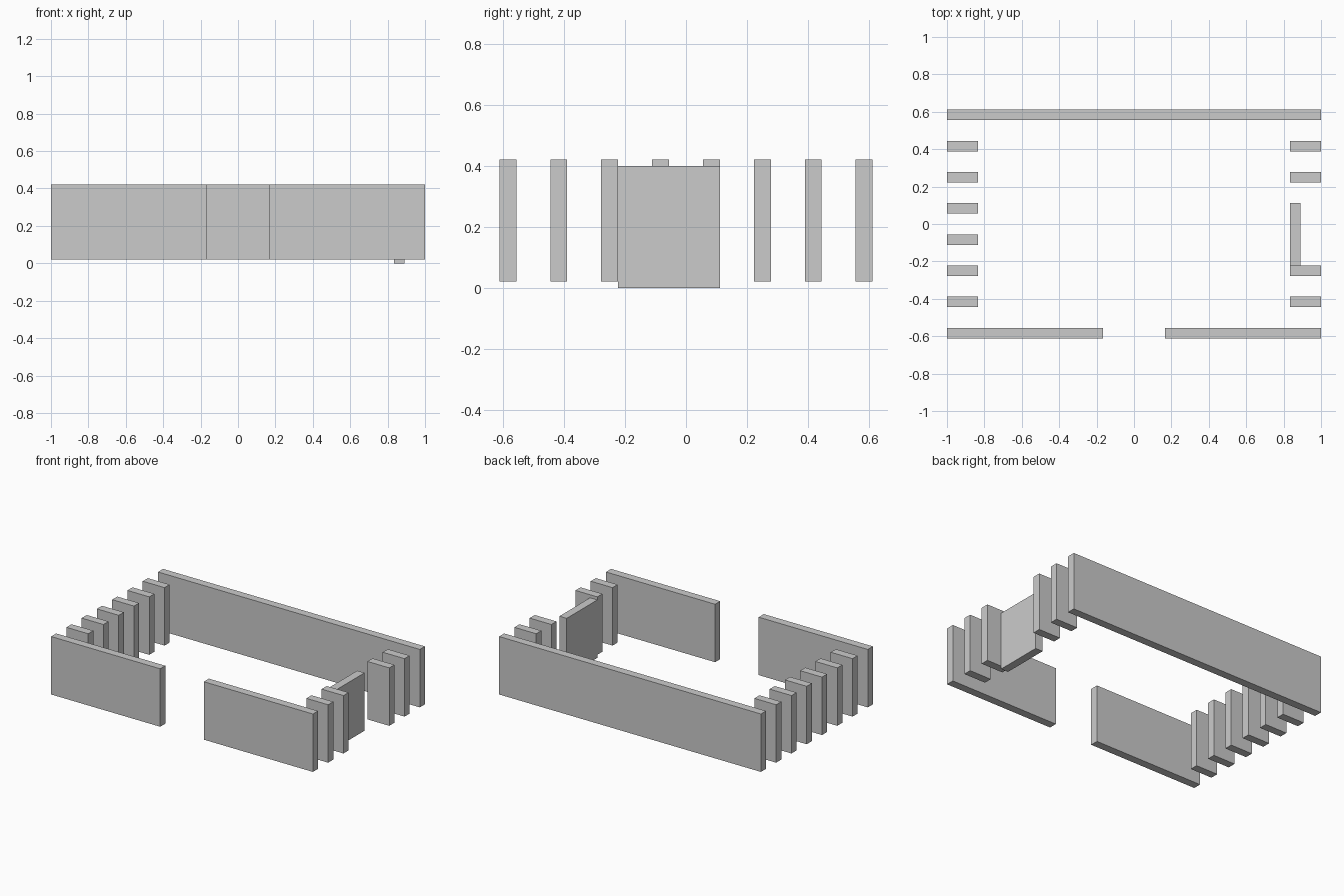
import bpy

if "Cube" in bpy.data.objects:
    bpy.data.objects.remove(bpy.data.objects["Cube"])

U = 1 / 18            # panel thickness
BASE, TALL = 0.021, 0.40
PITCH = 1 / 6         # spacing of the side slats


def box(name, x0, x1, y0, y1, z0=BASE, height=TALL):
    bpy.ops.mesh.primitive_cube_add(
        size=1, location=((x0 + x1) / 2, (y0 + y1) / 2, z0 + height / 2))
    ob = bpy.context.object
    ob.name = name
    ob.scale = (x1 - x0, y1 - y0, height)
    bpy.ops.object.transform_apply(location=False, rotation=False, scale=True)
    return ob


# Long back wall and two front walls with a gap between them
box("back_wall", -1, 1, 10 * U, 11 * U)
box("front_wall_left", -1, -3 * U, -11 * U, -10 * U)
box("front_wall_right", 3 * U, 1, -11 * U, -10 * U)

# Side slats: six on the left, four on the right around the door opening
for i in range(6):
    y = (i - 2.5) * PITCH
    box(f"left_slat_{i + 1}", -1, -15 * U, y - U / 2, y + U / 2)
    if i not in (2, 3):
        box(f"right_slat_{i + 1}", 15 * U, 1, y - U / 2, y + U / 2)

# Door panel set slightly lower, standing on the ground
box("door_panel", 15 * U, 16 * U, -4 * U, 2 * U, z0=0)
